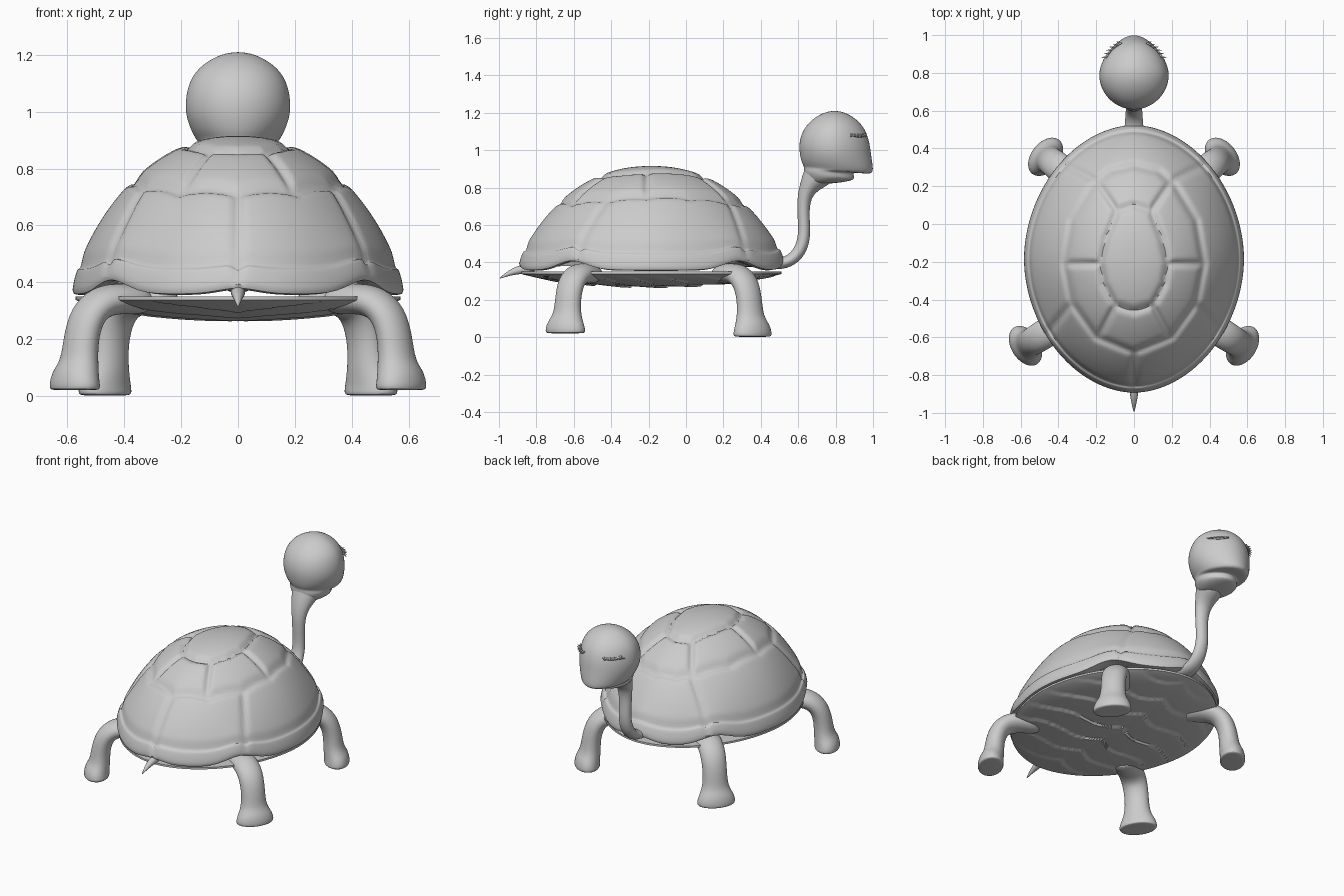
import bpy, bmesh, math
from mathutils import Vector as V

if "Cube" in bpy.data.objects:
    bpy.data.objects.remove(bpy.data.objects["Cube"], do_unlink=True)

grey = bpy.data.materials.new("plain grey")
grey.use_nodes = True
grey.diffuse_color = (0.6, 0.6, 0.6, 1)
grey.node_tree.nodes["Principled BSDF"].inputs["Base Color"].default_value = (0.6, 0.6, 0.6, 1)


def finish(name, bm, subdiv=0, angle=50):
    bmesh.ops.recalc_face_normals(bm, faces=bm.faces)
    mesh = bpy.data.meshes.new(name)
    bm.to_mesh(mesh)
    bm.free()
    mesh.materials.append(grey)
    obj = bpy.data.objects.new(name, mesh)
    bpy.context.collection.objects.link(obj)
    if subdiv:
        mod = obj.modifiers.new("smooth", "SUBSURF")
        mod.levels = mod.render_levels = subdiv
    bpy.ops.object.select_all(action="DESELECT")
    bpy.context.view_layer.objects.active = obj
    obj.select_set(True)
    bpy.ops.object.shade_smooth_by_angle(angle=math.radians(angle))
    return obj


def skin(rings, cap=True):
    """Bridge closed rings of points, optionally capping both ends."""
    bm = bmesh.new()
    loops = [[bm.verts.new(p) for p in ring] for ring in rings]
    n = len(loops[0])
    for a, b in zip(loops, loops[1:]):
        for i in range(n):
            j = (i + 1) % n
            bm.faces.new((a[i], a[j], b[j], b[i]))
    if cap:
        bm.faces.new(loops[0])
        bm.faces.new(loops[-1])
    return bm


def tube(path, side, sides=16):
    """Rings along a path of (point, half width along side, half thickness)."""
    rings = []
    for i, (p, w, h) in enumerate(path):
        tangent = path[min(i + 1, len(path) - 1)][0] - path[max(i - 1, 0)][0]
        up = tangent.cross(side).normalized()
        turns = [2 * math.pi * k / sides for k in range(sides)]
        rings.append([p + side * w * math.cos(a) + up * h * math.sin(a) for a in turns])
    return skin(rings)


# Shared oval outline of the body
MID, HALF_W, HALF_L = -0.185, 0.58, 0.705
STEPS = 200


def outline(a, r):
    c, s = math.cos(a), math.sin(a)
    k = r * (abs(c) ** 1.9 + abs(s) ** 1.9) ** (-1 / 1.9)
    return HALF_W * k * c, MID + HALF_L * k * s


# Seams between the shell plates, mirrored through abs(x)
SEAMS = [
    [(0, .1), (.09, .07), (.15, -.08), (.18, -.21), (.16, -.32), (.1, -.43), (0, -.46)],
    [(0, .31), (.13, .28), (.22, .2), (.33, .02), (.37, -.21), (.33, -.42), (.2, -.6), (0, -.68)],
    [(.18, -.21), (.37, -.21)],
    [(.1, -.43), (.19, -.6)],
    [(.09, .07), (.2, .23), (.38, .32)],
    [(.33, -.42), (.46, -.58)],
    [(0, -.68), (0, -.88)],
]
SEGMENTS = [(V(a), V(b)) for line in SEAMS for a, b in zip(line, line[1:])]


def seam_depth(x, y):
    p = V((abs(x), y))
    best = 1
    for a, b in SEGMENTS:
        d = b - a
        t = max(0, min(1, (p - a).dot(d) / d.dot(d)))
        best = min(best, (a + d * t - p).length)
    return 0.02 * math.exp(-(best / 0.018) ** 2)


def rim_lift(x, y):
    """The rim arches over each leg, the neck and the tail."""
    lift = 0
    for px, py, size, spread in ((.4, .27, .05, .13), (.43, -.6, .05, .13),
                                 (0, .52, .035, .12), (0, -.89, .02, .1)):
        lift += size * math.exp(-((abs(x) - px) ** 2 + (y - py) ** 2) / spread ** 2)
    return lift


def shell_ring(r, drop=None):
    ring = []
    for i in range(STEPS):
        x, y = outline(2 * math.pi * i / STEPS, r)
        lift = rim_lift(x, y)
        if drop is None:
            z = 0.385 + 0.53 * max(0, 1 - r ** 2.2) ** 0.75
            z -= seam_depth(x, y) + 0.022 * math.exp(-((r - 0.955) / 0.014) ** 2)
            z += lift * r ** 12
        else:
            z = 0.385 - drop + lift
        ring.append((x, y, z))
    return ring


# Domed shell with a turned under rim
rings = [shell_ring(0.004 + 0.996 * math.sin(math.pi / 2 * k / 64)) for k in range(65)]
rings += [shell_ring(r, d) for r, d in ((1.004, .012), (.995, .026), (.96, .03), (.88, .015))]
finish("shell", skin(rings))


# Belly plate with chevron ridges
def belly_ring(r, top=False):
    ring = []
    for i in range(STEPS):
        x, y = outline(2 * math.pi * i / STEPS, r * 0.985)
        z = 0.35
        if not top:
            ridge = ((y + 0.35 * abs(x) + 0.03 * math.sin(14 * abs(x)) + 2) / 0.19) % 1
            z = 0.338 - 0.064 * (1 - r ** 2) ** 0.85 - 0.012 * ridge * (1 - r ** 6)
        ring.append((x, y, z))
    return ring


finish("belly_plate", skin([belly_ring(r, True) for r in (.01, .9, 1)]
                           + [belly_ring(1 - k / 50) for k in range(50)]))

# Legs: distance outward, height, half width, half thickness
LEG = [(-.14, .33, .07, .05), (-.03, .345, .08, .055), (.06, .335, .08, .06),
       (.12, .285, .077, .06), (.145, .2, .074, .058), (.15, .12, .08, .062),
       (.165, .075, .108, .074), (.17, .045, .118, .078), (.17, .024, .118, .078),
       (.17, .02, .1, .065)]


def leg(name, x, y, direction, drop):
    out = V((direction[0], direction[1], 0)).normalized()
    side = V((-out.y, out.x, 0))
    path = [(V((x, y, z - drop * max(0, 1 - z / .34))) + out * d, w, h) for d, z, w, h in LEG]
    finish(name, tube(path, side), 2)


for label, s in (("left", 1), ("right", -1)):
    leg("front_leg_" + label, s * .335, .25, (s * .78, .62), .02)
    leg("rear_leg_" + label, s * .43, -.555, (s * .85, -.53), 0)

# Neck: y, z, half width, half thickness
NECK = [(.36, .40, .06, .03), (.47, .388, .055, .03), (.55, .4, .048, .034),
        (.61, .455, .044, .036), (.635, .54, .04, .034), (.628, .64, .04, .032),
        (.628, .73, .045, .036), (.65, .8, .062, .048), (.70, .86, .09, .08),
        (.74, .92, .1, .1)]
finish("neck", tube([(V((0, y, z)), w, h) for y, z, w, h in NECK], V((1, 0, 0))), 2)

# Head with overhanging beak: height, back, front, half width, forward tilt
HEAD = [(.82, .66, .78, .06, .0), (.835, .645, .88, .1, .0), (.855, .635, .905, .122, -.008),
        (.875, .63, .895, .125, -.005), (.888, .63, .9, .128, -.005),
        (.89, .63, .98, .14, -.02), (.9, .625, 1.003, .147, -.018),
        (.93, .615, 1.0, .166, -.01), (.985, .605, .99, .186, 0), (1.04, .603, .983, .188, 0),
        (1.1, .62, .965, .176, 0), (1.15, .657, .93, .146, 0), (1.19, .71, .877, .09, 0),
        (1.21, .77, .82, .03, 0)]
rings = []
for z, back, front, w, tilt in HEAD:
    ring = []
    for i in range(24):
        a = 2 * math.pi * i / 24
        pinch = 1 - 0.12 * max(0, math.cos(a))
        ring.append((w * math.sin(a) * pinch,
                     (back + front) / 2 + (front - back) / 2 * math.cos(a),
                     z + tilt * math.cos(a)))
    rings.append(ring)
finish("head", skin(rings), 2)

# Closed eyelids with short lashes
for label, s in (("left", 1), ("right", -1)):
    def on_head(deg, z, off):
        a = math.radians(deg)
        return V((s * (.17 + off) * math.sin(a), .795 + (.178 + off) * math.cos(a), z))

    lid = [(on_head(22 + 5 * k, 1.085 - .012 * math.sin(math.pi * k / 8), .0), .007, .006)
           for k in range(9)]
    finish("eyelid_" + label, tube(lid, V((0, 0, 1)), 8), 1)
    for k in range(6):
        deg = 24 + 7 * k
        lash = [(on_head(deg, 1.083, -.002), .006, .004),
                (on_head(deg + 3, 1.073, .01), .004, .003),
                (on_head(deg + 6, 1.076, .02), .001, .001)]
        finish("lash_%s_%d" % (label, k + 1), tube(lash, V((0, 0, 1)), 6))

# Pointed tail
TAIL = [(-.8, .37, .03), (-.87, .365, .026), (-.92, .352, .02), (-.96, .335, .011), (-.998, .313, .002)]
finish("tail", tube([(V((0, y, z)), r, r) for y, z, r in TAIL], V((1, 0, 0)), 12), 1)

# Rest the feet on the ground
bpy.context.view_layer.update()
